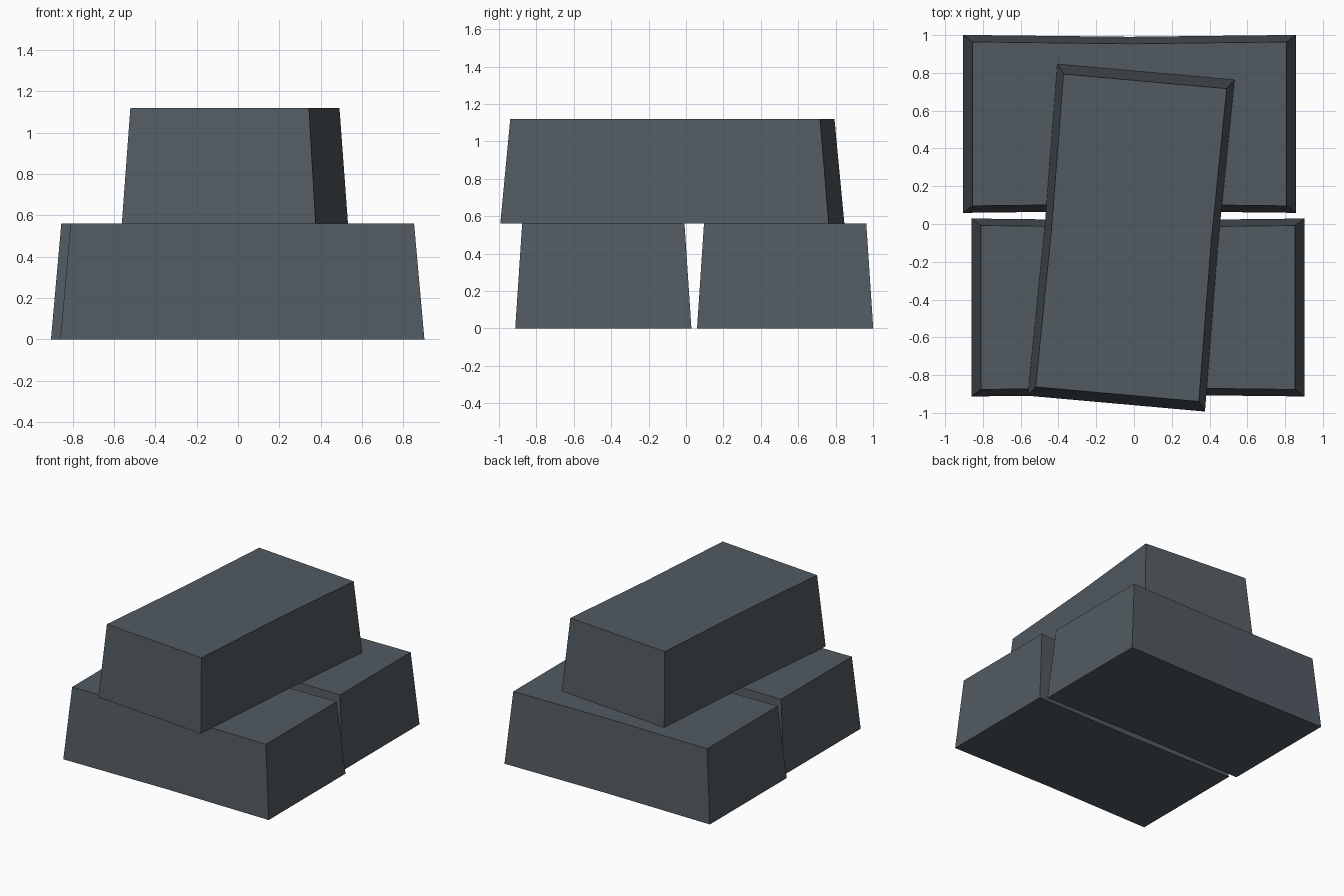
import bpy
import bmesh
import math

cube = bpy.data.objects.get("Cube")
if cube:
    bpy.data.objects.remove(cube)

LENGTH, WIDTH, HEIGHT = 1.763, 0.942, 0.56
TOP_LENGTH, TOP_WIDTH = 1.663, 0.868
PINCH = 0.01  # slight waist halfway along each long side

# Dark slate metal
metal = bpy.data.materials.new("dark_slate_metal")
metal.use_nodes = True
colour = (0.085, 0.105, 0.12, 1)
metal.diffuse_color = colour
metal.node_tree.nodes["Principled BSDF"].inputs["Base Color"].default_value = colour


def outline(bm, length, width, z):
    """Ring of six points: a rectangle with a pinched waist."""
    a, b = length / 2, width / 2
    points = [(-a, -b), (0, PINCH - b), (a, -b), (a, b), (0, b - PINCH), (-a, b)]
    return [bm.verts.new((x, y, z)) for x, y in points]


def ingot(name, location, angle):
    """Tapered bar standing on its wide face."""
    bm = bmesh.new()
    low = outline(bm, LENGTH, WIDTH, 0)
    high = outline(bm, TOP_LENGTH, TOP_WIDTH, HEIGHT)
    for i in range(6):
        j = (i + 1) % 6
        bm.faces.new((low[i], low[j], high[j], high[i]))
    # Top and bottom, each split across the waist
    for ring in (low, high):
        bm.faces.new((ring[0], ring[1], ring[4], ring[5]))
        bm.faces.new((ring[1], ring[2], ring[3], ring[4]))
    bmesh.ops.recalc_face_normals(bm, faces=bm.faces)
    mesh = bpy.data.meshes.new(name)
    bm.to_mesh(mesh)
    bm.free()
    mesh.materials.append(metal)
    bar = bpy.data.objects.new(name, mesh)
    bar.location = location
    bar.rotation_euler.z = math.radians(angle)
    bpy.context.collection.objects.link(bar)


# Two bars side by side, a third laid across them
ingot("back_ingot", (-0.024, 0.53, 0), 0)
ingot("front_ingot", (0.021, -0.442, 0), 0)
ingot("top_ingot", (-0.015, -0.073, HEIGHT), 84.9)
